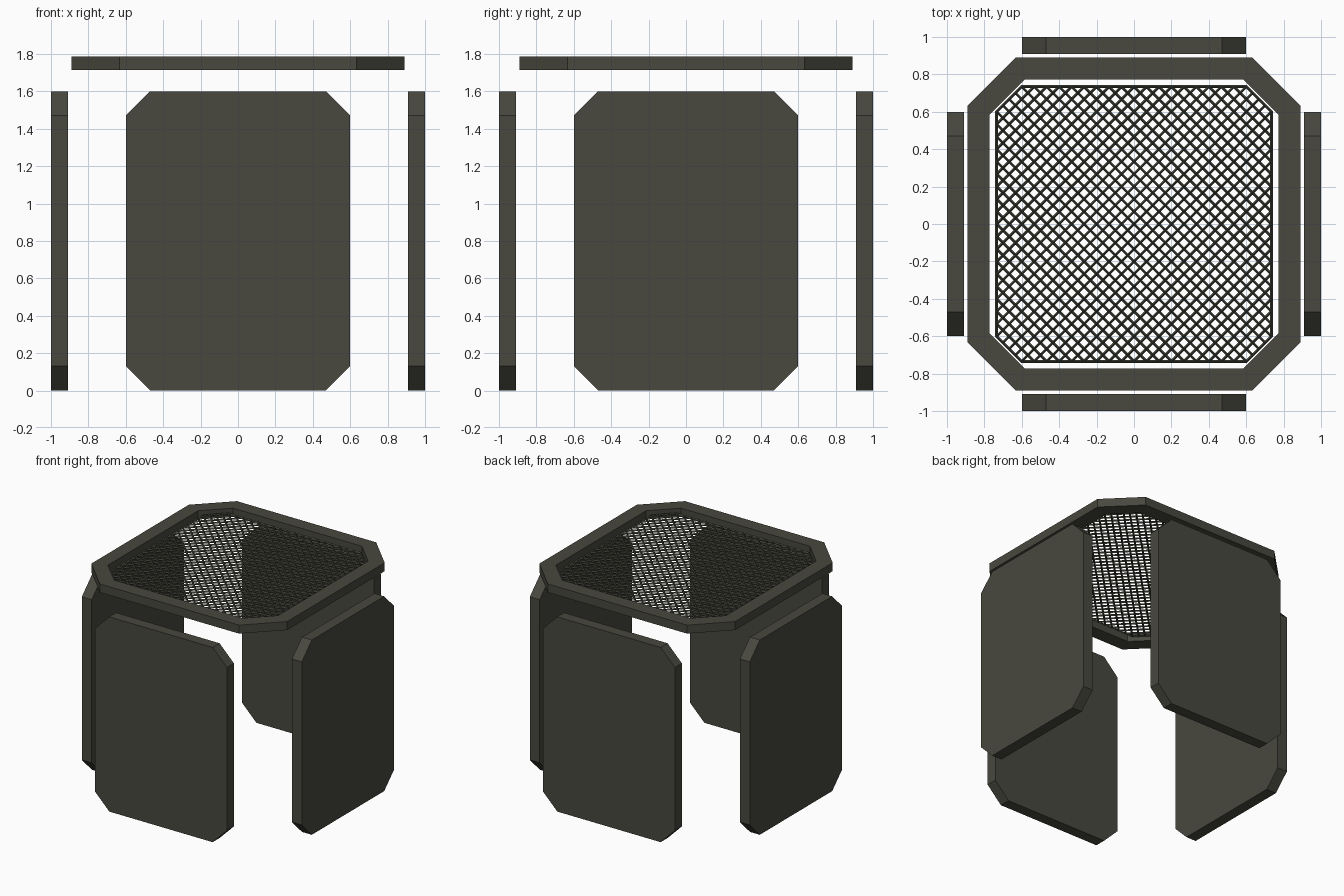
import bpy, bmesh, math
from mathutils import Matrix

if "Cube" in bpy.data.objects:
    bpy.data.objects.remove(bpy.data.objects["Cube"])

mat = bpy.data.materials.new("dark_olive")
mat.diffuse_color = (0.065, 0.065, 0.05, 1)
mat.use_nodes = True
mat.node_tree.nodes["Principled BSDF"].inputs["Base Color"].default_value = mat.diffuse_color


def finish(bm, name):
    bmesh.ops.recalc_face_normals(bm, faces=bm.faces)
    mesh = bpy.data.meshes.new(name)
    bm.to_mesh(mesh)
    bm.free()
    mesh.materials.append(mat)
    ob = bpy.data.objects.new(name, mesh)
    bpy.context.collection.objects.link(ob)
    return ob


def octagon(hx, hy, cut):
    """Rectangle outline with cut corners, counter-clockwise."""
    a, b = hx - cut, hy - cut
    return [(a, -hy), (hx, -b), (hx, b), (a, hy),
            (-a, hy), (-hx, b), (-hx, -b), (-a, -hy)]


# Four side panels with cut corners, one per side
def panel(name, angle):
    bm = bmesh.new()
    near, far = [[bm.verts.new((x, y, z + 0.8)) for x, z in octagon(0.6, 0.8, 0.13)]
                 for y in (-1.0, -0.91)]
    bm.faces.new(near)
    bm.faces.new(far[::-1])
    for i in range(8):
        j = (i + 1) % 8
        bm.faces.new((near[i], far[i], far[j], near[j]))
    bm.transform(Matrix.Rotation(angle, 4, 'Z'))
    finish(bm, name)


for i, side in enumerate(("front", "right", "back", "left")):
    panel(side + "_panel", i * math.pi / 2)

# Octagonal top frame: rectangular section swept round the outline
bm = bmesh.new()
outer, inner = octagon(0.89, 0.89, 0.257), octagon(0.773, 0.773, 0.188)
loops = [[bm.verts.new((x, y, z)) for x, y in pts]
         for pts, z in ((outer, 1.715), (outer, 1.785), (inner, 1.785), (inner, 1.715))]
for k in range(4):
    p, q = loops[k], loops[(k + 1) % 4]
    for i in range(8):
        j = (i + 1) % 8
        bm.faces.new((p[i], p[j], q[j], q[i]))
finish(bm, "top_frame")

# Diagonal mesh screen: poked grid, square edges dissolved into diamonds
half, n = 0.735, 22
cell = 2 * half / n
bm = bmesh.new()
bmesh.ops.create_grid(bm, x_segments=n, y_segments=n, size=half)
bmesh.ops.poke(bm, faces=bm.faces[:])
limit = 2 * half - 2 * cell
corners = [f for f in bm.faces
           if abs(f.calc_center_median().x) + abs(f.calc_center_median().y) > limit]
bmesh.ops.delete(bm, geom=corners, context='FACES')
square = [e for e in bm.edges if not e.is_boundary and e.calc_length() > cell * 0.9]
bmesh.ops.dissolve_edges(bm, edges=square, use_verts=False)
bm.transform(Matrix.Translation((0, 0, 1.75)))
screen = finish(bm, "mesh_screen")
wire = screen.modifiers.new("strands", 'WIREFRAME')
wire.thickness = 0.015
wire.offset = 0
wire.use_boundary = True
wire.use_replace = True
wire.use_even_offset = True
